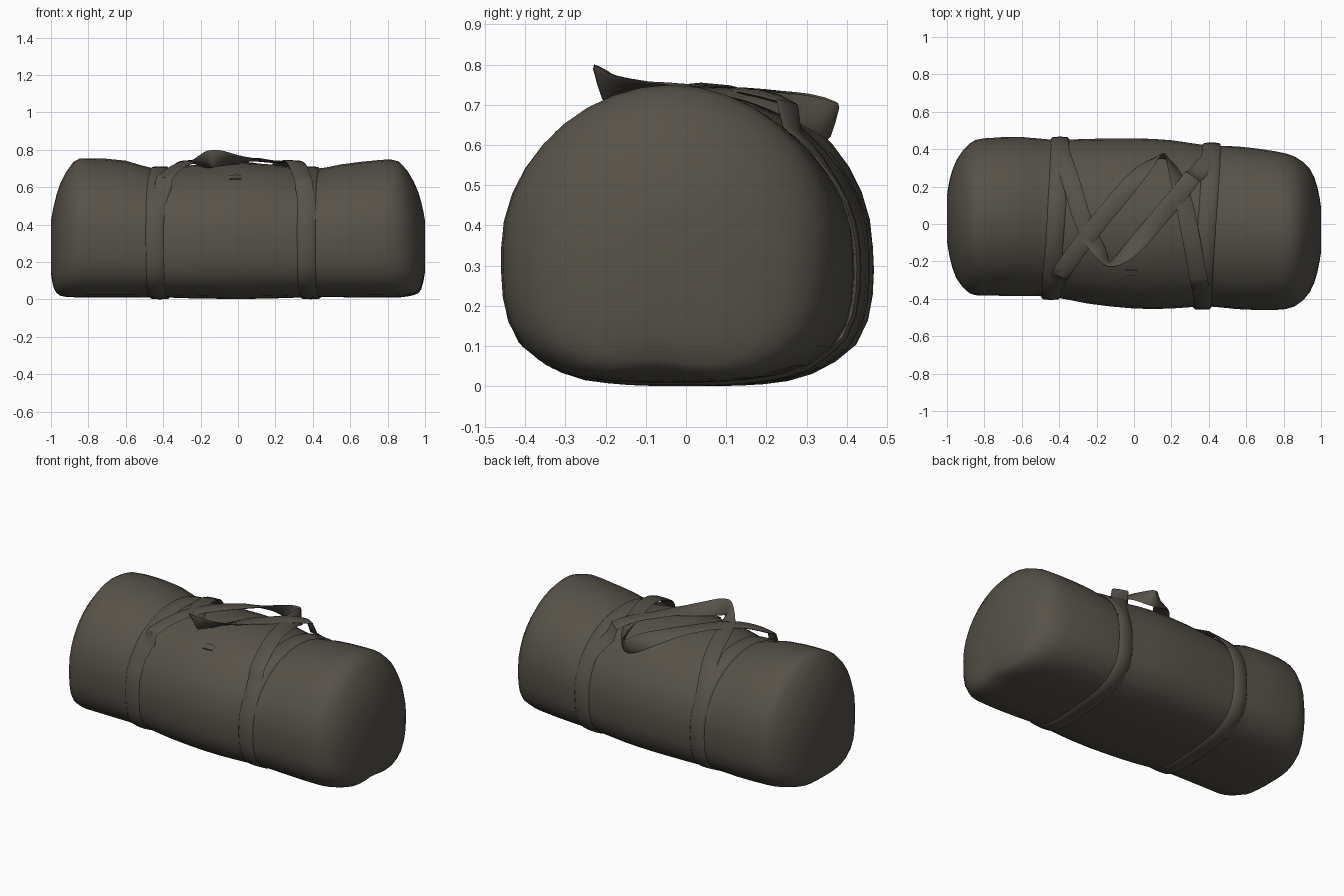
import bpy, bmesh, math
from mathutils import Vector
from mathutils.bvhtree import BVHTree

if "Cube" in bpy.data.objects:
    bpy.data.objects.remove(bpy.data.objects["Cube"])

canvas = bpy.data.materials.new("dark olive canvas")
canvas.diffuse_color = (0.094, 0.084, 0.066, 1)
canvas.use_nodes = True
canvas.node_tree.nodes["Principled BSDF"].inputs["Base Color"].default_value = canvas.diffuse_color


def smooth(pts, n):
    """Catmull-Rom interpolation of tuples, n steps per span."""
    out = []
    for i in range(len(pts) - 1):
        a, b = pts[max(i - 1, 0)], pts[i]
        c, d = pts[i + 1], pts[min(i + 2, len(pts) - 1)]
        for k in range(n):
            t = k / n
            out.append(tuple(0.5 * (2 * q + (r - p) * t + (2 * p - 5 * q + 4 * r - s) * t * t
                                    + (3 * q - p - 3 * r + s) * t ** 3)
                             for p, q, r, s in zip(a, b, c, d)))
    out.append(tuple(pts[-1]))
    return out


def finish(name, bm):
    bmesh.ops.recalc_face_normals(bm, faces=bm.faces[:])
    me = bpy.data.meshes.new(name)
    bm.to_mesh(me)
    me.materials.append(canvas)
    ob = bpy.data.objects.new(name, me)
    bpy.context.collection.objects.link(ob)
    bpy.ops.object.select_all(action='DESELECT')
    ob.select_set(True)
    bpy.context.view_layer.objects.active = ob
    bpy.ops.object.shade_smooth_by_angle(angle=math.radians(45))
    return ob


def bridge(bm, rings, closed):
    n = len(rings[0])
    for i in range(len(rings) if closed else len(rings) - 1):
        a, b = rings[i], rings[(i + 1) % len(rings)]
        for j in range(n):
            k = (j + 1) % n
            bm.faces.new((a[j], a[k], b[k], b[j]))


def ribbon(name, pts, sides, width, thick, closed=False):
    """Padded strap along pts; sides are the width directions."""
    bm = bmesh.new()
    rings, n = [], len(pts)
    for i, (p, w) in enumerate(zip(pts, sides)):
        if closed:
            t = pts[(i + 1) % n] - pts[i - 1]
        else:
            t = pts[min(i + 1, n - 1)] - pts[max(i - 1, 0)]
        t.normalize()
        w = (w - t * w.dot(t)).normalized()
        nor = t.cross(w)
        rings.append([bm.verts.new(p + w * (width / 2 * a) + nor * (thick / 2 * b))
                      for a, b in ((-1, 0), (-.8, -.8), (0, -1), (.8, -.8),
                                   (1, 0), (.8, .8), (0, 1), (-.8, .8))])
    bridge(bm, rings, closed)
    if not closed:
        bm.faces.new(rings[0])
        bm.faces.new(rings[-1])
    return finish(name, bm)


# Bag body: sections of (x, top, bottom, centre y, half width)
sections = [
    (-1.0, .42, .14, .03, .12), (-.985, .50, .06, .03, .21), (-.95, .62, .02, .025, .315),
    (-.88, .735, .012, .03, .40), (-.80, .755, .010, .038, .42), (-.60, .742, .010, .04, .425),
    (-.43, .695, .012, .03, .42), (-.25, .718, .006, .015, .44), (0, .73, .003, .003, .455),
    (.20, .72, .006, -.002, .45), (.39, .695, .012, -.010, .43), (.55, .722, .012, -.02, .435),
    (.75, .745, .010, -.035, .425), (.86, .738, .010, -.04, .40), (.94, .63, .020, -.035, .33),
    (.98, .52, .050, -.03, .23), (1.0, .42, .14, -.03, .12)]
N = 36
bm = bmesh.new()
rings = []
for x, top, bot, yc, hw in smooth(sections, 2):
    zc = bot + (top - bot) * 0.45
    ring = []
    for j in range(N):
        a = 2 * math.pi * j / N
        c, s = math.cos(a), math.sin(a)
        e = 1.95 if s >= 0 else 3.3          # round top, flattened base
        r = (abs(c) ** e + abs(s) ** e) ** (-1 / e)
        y = yc + hw * r * c
        z = zc + r * s * ((top - zc) if s >= 0 else (zc - bot))
        if s < 0 and x > .85:                 # shallow fold under the right end
            z += .018 * min(1, (x - .85) / .1) * math.exp(-((y + .08) / .09) ** 2) * s * s
        ring.append(bm.verts.new((x, y, z)))
    rings.append(ring)
bridge(bm, rings, False)
for ring in (rings[0], rings[-1]):
    mid = sum((v.co for v in ring), Vector()) / N
    hub = bm.verts.new(mid)
    for j in range(N):
        bm.faces.new((ring[j], ring[(j + 1) % N], hub))
bmesh.ops.recalc_face_normals(bm, faces=bm.faces[:])
surface = BVHTree.FromBMesh(bm)
finish("bag_body", bm)

# Webbing hoops wrapped round the body, slightly slanted front to back
for name, front_x, back_x in (("left_hoop_strap", -.445, -.395), ("right_hoop_strap", .365, .415)):
    pts = []
    for j in range(48):
        a = 2 * math.pi * j / 48
        d = Vector((0, math.cos(a), math.sin(a)))
        x = front_x + (back_x - front_x) * (0.5 + 0.5 * d.y)
        hit = surface.ray_cast(Vector((x, 0, .35)), d)[0]
        # thinner underneath, so the bag rests on z = 0
        pts.append(hit + d * (.006 if d.z > -.6 else .0))
    ribbon(name, pts, [Vector((1, 0, 0))] * len(pts), .097, .022, True)

# Carry handles: (x, y, z, width direction), flopped across each other
front_handle = [
    (-.44, -.40, .44, 1, 0, 0), (-.43, -.36, .57, 1, -.1, 0), (-.375, -.24, .67, .9, -.4, 0),
    (-.26, -.08, .735, .8, -.6, 0), (-.09, .13, .735, .8, -.6, .1), (.05, .29, .70, .5, -.4, .6),
    (.155, .365, .658, 0, .3, 1), (.215, .28, .69, -.6, 0, .7), (.27, .10, .73, -1, -.1, .2),
    (.31, -.10, .73, -1, -.1, 0), (.345, -.29, .65, -1, 0, 0), (.365, -.38, .55, -1, 0, 0),
    (.37, -.42, .42, -1, 0, 0)]
back_handle = [
    (-.40, .43, .42, -1, 0, 0), (-.385, .38, .57, -1, 0, 0), (-.335, .22, .68, -1, -.2, 0),
    (-.27, .02, .71, -1, -.3, 0), (-.19, -.14, .73, -.7, -.2, .5), (-.13, -.215, .755, 0, -.3, 1),
    (-.03, -.15, .745, .5, -.5, .5), (.13, .03, .74, .8, -.6, 0), (.28, .21, .72, .8, -.5, 0),
    (.385, .36, .62, .9, -.2, 0), (.42, .41, .42, 1, 0, 0)]
for name, path in (("front_handle", front_handle), ("back_handle", back_handle)):
    pts, sides = [], []
    track = smooth(path, 4)
    for i, q in enumerate(track):
        p = Vector(q[:3])
        loc, nor, _, _ = surface.find_nearest(p)
        # ends merge into the hoops, the middle rests on the body
        gap = min(.02, .006 + .002 * min(i, len(track) - 1 - i))
        if (p - loc).dot(nor) < gap or gap < .02:
            p = loc + nor * gap
        pts.append(p)
        sides.append(Vector(q[3:]))
    ribbon(name, pts, sides, .095, .014)

# Small zip pull tab on the front of the top
pts = []
for i in range(3):
    y = -.275 + .015 * i
    pts.append(surface.ray_cast(Vector((-.015, y, 1)), Vector((0, 0, -1)))[0] + Vector((0, 0, .003)))
ribbon("zip_pull", pts, [Vector((1, 0, 0))] * 3, .07, .012)
